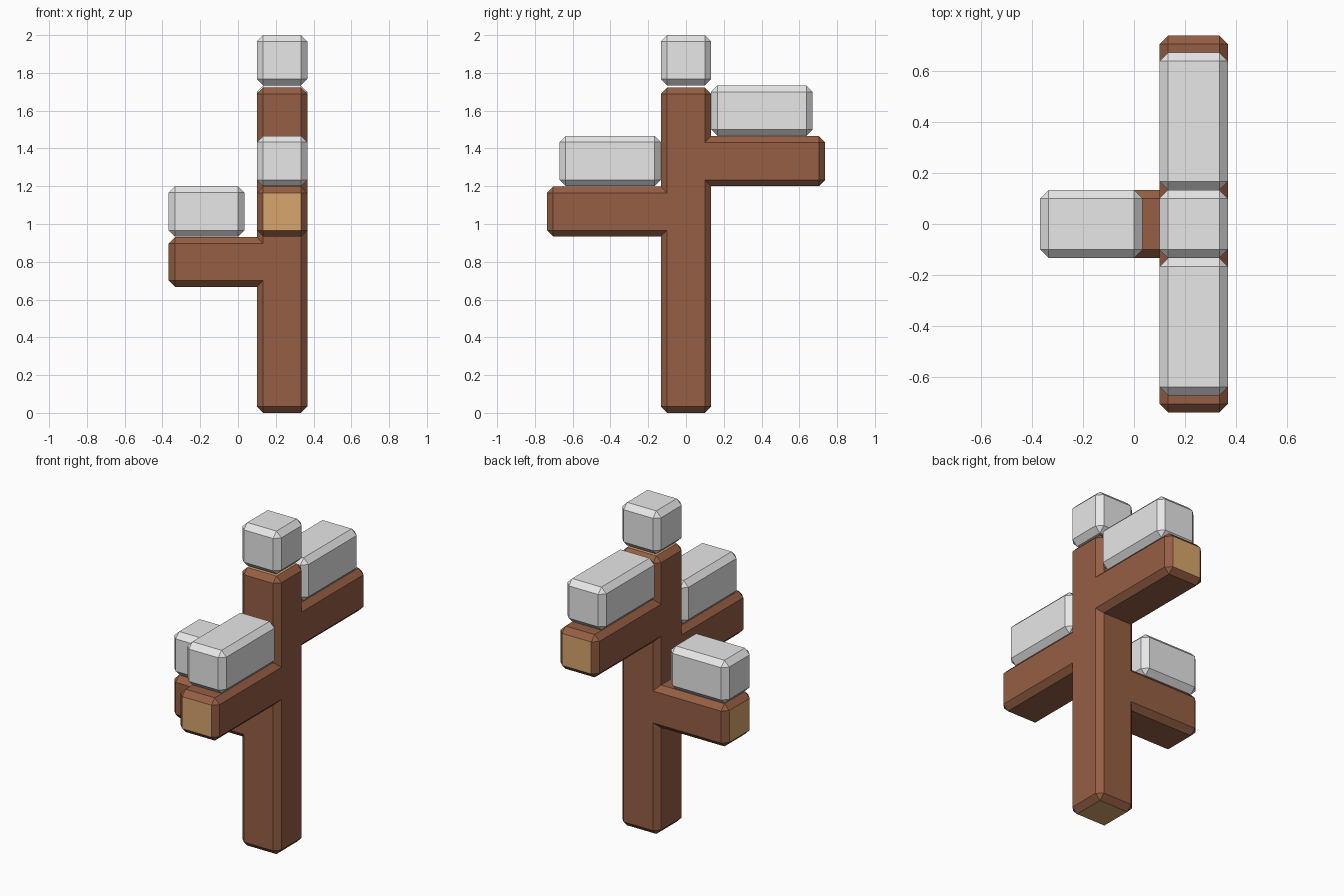
import bpy, bmesh
from mathutils import Vector
from itertools import product

if "Cube" in bpy.data.objects:
    bpy.data.objects.remove(bpy.data.objects["Cube"])

H, B = 0.1333, 0.0333          # half thickness of the logs, chamfer width
X0, X1 = 0.1, 0.3667           # trunk extent in x
DEEP = 0.1                     # how far branches reach into the trunk


def material(name, rgb):
    m = bpy.data.materials.new(name)
    m.diffuse_color = (*rgb, 1)
    m.use_nodes = True
    m.node_tree.nodes["Principled BSDF"].inputs["Base Color"].default_value = m.diffuse_color
    return m


BARK = material("bark_brown", (0.305, 0.114, 0.058))
WOOD = material("cut_wood_tan", (0.686, 0.381, 0.15))
SNOW = material("snow_white", (0.80, 0.80, 0.80))


def block(name, xs, ys, zs, mats, ends=()):
    """Chamfered box; faces pointing along an 'ends' direction get the second material."""
    bm = bmesh.new()
    span = (xs, ys, zs)
    for corner in product((0, 1), repeat=3):
        full = [span[i][c] for i, c in enumerate(corner)]
        inner = [span[i][c] + (-B if c else B) for i, c in enumerate(corner)]
        for axis in range(3):
            bm.verts.new([full[i] if i == axis else inner[i] for i in range(3)])
    bmesh.ops.convex_hull(bm, input=bm.verts[:])
    bmesh.ops.dissolve_limit(bm, angle_limit=0.02, verts=bm.verts[:], edges=bm.edges[:])
    bmesh.ops.recalc_face_normals(bm, faces=bm.faces[:])
    for f in bm.faces:
        if any(f.normal.dot(Vector(d)) > 0.99 for d in ends):
            f.material_index = 1
    me = bpy.data.meshes.new(name)
    bm.to_mesh(me)
    bm.free()
    for m in mats:
        me.materials.append(m)
    ob = bpy.data.objects.new(name, me)
    bpy.context.collection.objects.link(ob)
    return ob


# Trunk with cut wood at both ends
logs = (BARK, WOOD)
trunk = block("trunk", (X0, X1), (-H, H), (0, 1.722), logs, [(0, 0, 1), (0, 0, -1)])

# Branches, each with a cut end
branches = [
    block("left_branch", (-0.3667, X0 + DEEP), (-H, H), (0.6667, 0.931), logs, [(-1, 0, 0)]),
    block("front_branch", (X0, X1), (-0.7367, -H + DEEP), (0.9333, 1.198), logs, [(0, -1, 0)]),
    block("back_branch", (X0, X1), (H - DEEP, 0.7367), (1.2, 1.4647), logs, [(0, 1, 0)]),
]

# Merge branches into the trunk
bpy.context.view_layer.objects.active = trunk
for b in branches:
    mod = trunk.modifiers.new("join", "BOOLEAN")
    mod.operation, mod.solver, mod.object = "UNION", "EXACT", b
    bpy.ops.object.modifier_apply(modifier=mod.name)
    bpy.data.objects.remove(b)

# Snow blocks
snow = (SNOW,)
block("left_snow", (-0.3667, 0.0333), (-H, H), (0.9333, 1.2), snow)
block("front_snow", (X0, X1), (-0.67, -H), (1.2, 1.4667), snow)
block("back_snow", (X0, X1), (H, 0.67), (1.4667, 1.7333), snow)
block("top_snow", (X0, X1), (-H, H), (1.7333, 2.0), snow)
